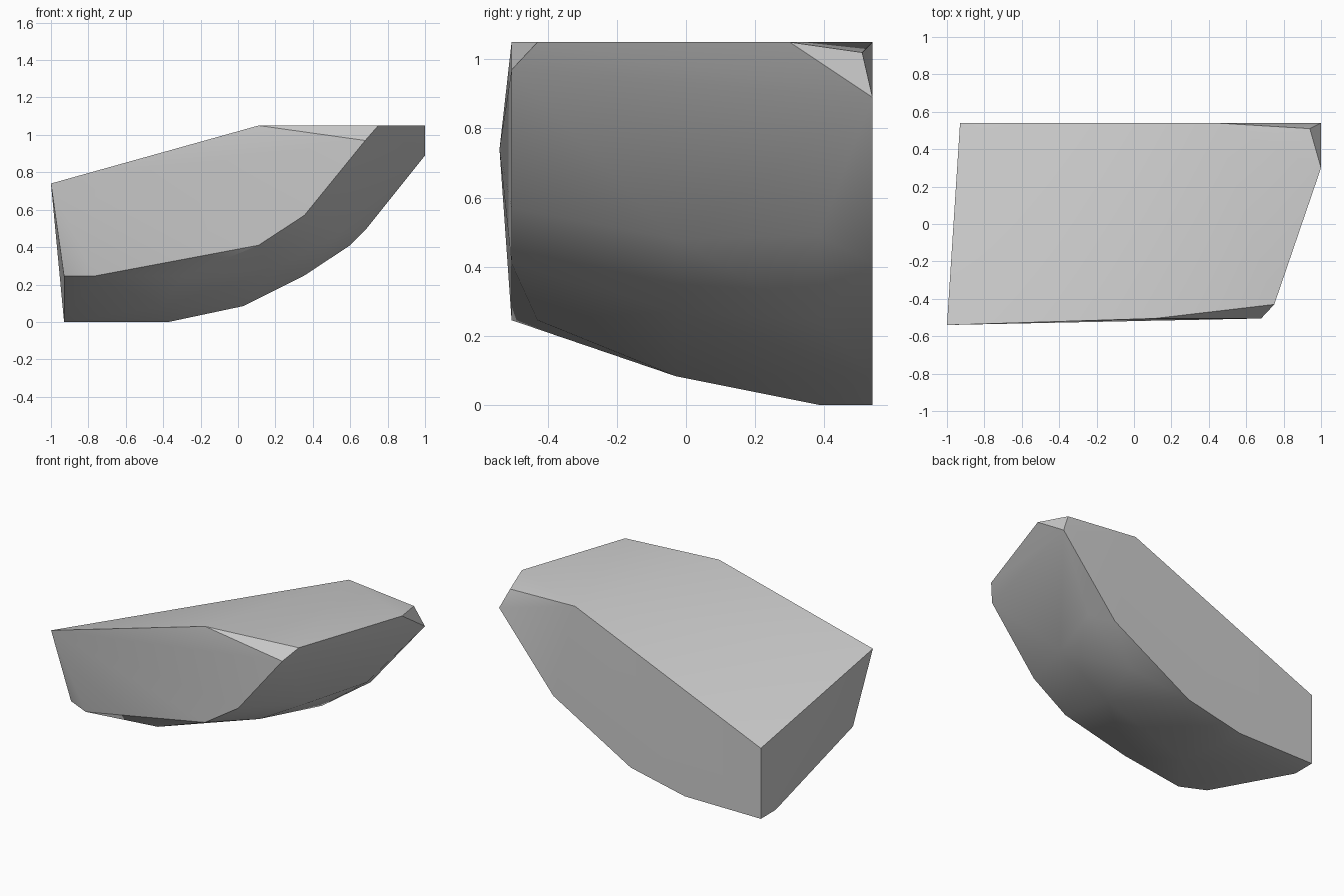
import bpy
import bmesh
import math

cube = bpy.data.objects.get("Cube")
if cube:
    bpy.data.objects.remove(cube, do_unlink=True)


def make_material(name, color):
    material = bpy.data.materials.new(name)
    material.use_nodes = True
    material.diffuse_color = color
    material.node_tree.nodes["Principled BSDF"].inputs["Base Color"].default_value = color
    return material


def section(y, outline):
    """Place an (x, z) outline on the plane at depth y."""
    return [(x, y, z) for x, z in outline]


def convex_block(name, points, material):
    """Wrap the corner points in a closed faceted hull."""
    bm = bmesh.new()
    for point in points:
        bm.verts.new(point)
    hull = bmesh.ops.convex_hull(bm, input=bm.verts[:])
    loose = {g for g in hull["geom_interior"] + hull["geom_unused"]
             if isinstance(g, bmesh.types.BMVert)}
    bmesh.ops.delete(bm, geom=list(loose), context='VERTS')
    # Merge triangles that lie in the same flat face
    bmesh.ops.dissolve_limit(bm, angle_limit=math.radians(1),
                             verts=bm.verts[:], edges=bm.edges[:])
    bmesh.ops.recalc_face_normals(bm, faces=bm.faces[:])
    mesh = bpy.data.meshes.new(name)
    bm.to_mesh(mesh)
    bm.free()
    mesh.materials.append(material)
    block = bpy.data.objects.new(name, mesh)
    bpy.context.collection.objects.link(block)
    bpy.ops.object.select_all(action='DESELECT')
    block.select_set(True)
    bpy.context.view_layer.objects.active = block
    bpy.ops.object.shade_smooth_by_angle(angle=math.radians(30))
    return block


stone_grey = make_material("stone grey", (0.6, 0.6, 0.6, 1))

# Protruding front corner and the broad front facet
corners = section(-0.54, [(-1, 0.74)])
corners += section(-0.505, [(-0.77, 0.245), (0.11, 0.41), (0.355, 0.57),
                            (0.68, 0.97), (0.11, 1.05)])
# Narrow chamfer just behind the front facet
corners += section(-0.43, [(-0.93, 0.245), (-0.29, 0.245), (0.75, 1.05)])
# Curved belly through the middle
corners += section(-0.03, [(-0.4, 0.083), (0.18, 0.27), (0.55, 0.48)])
# Upper right edge and the belly near the back
corners += section(0.3, [(1, 1.05)])
corners += section(0.385, [(-0.93, 0), (-0.37, 0), (0.35, 0.245), (0.68, 0.49)])
# Chipped corner and the flat back facet
corners += section(0.51, [(0.94, 1.02)])
corners += section(0.54, [(-0.93, 0), (-0.37, 0), (0.03, 0.085), (0.6, 0.41),
                          (1, 0.89), (0.44, 1.05), (-0.93, 0.47)])

convex_block("rock_fragment", corners, stone_grey)
